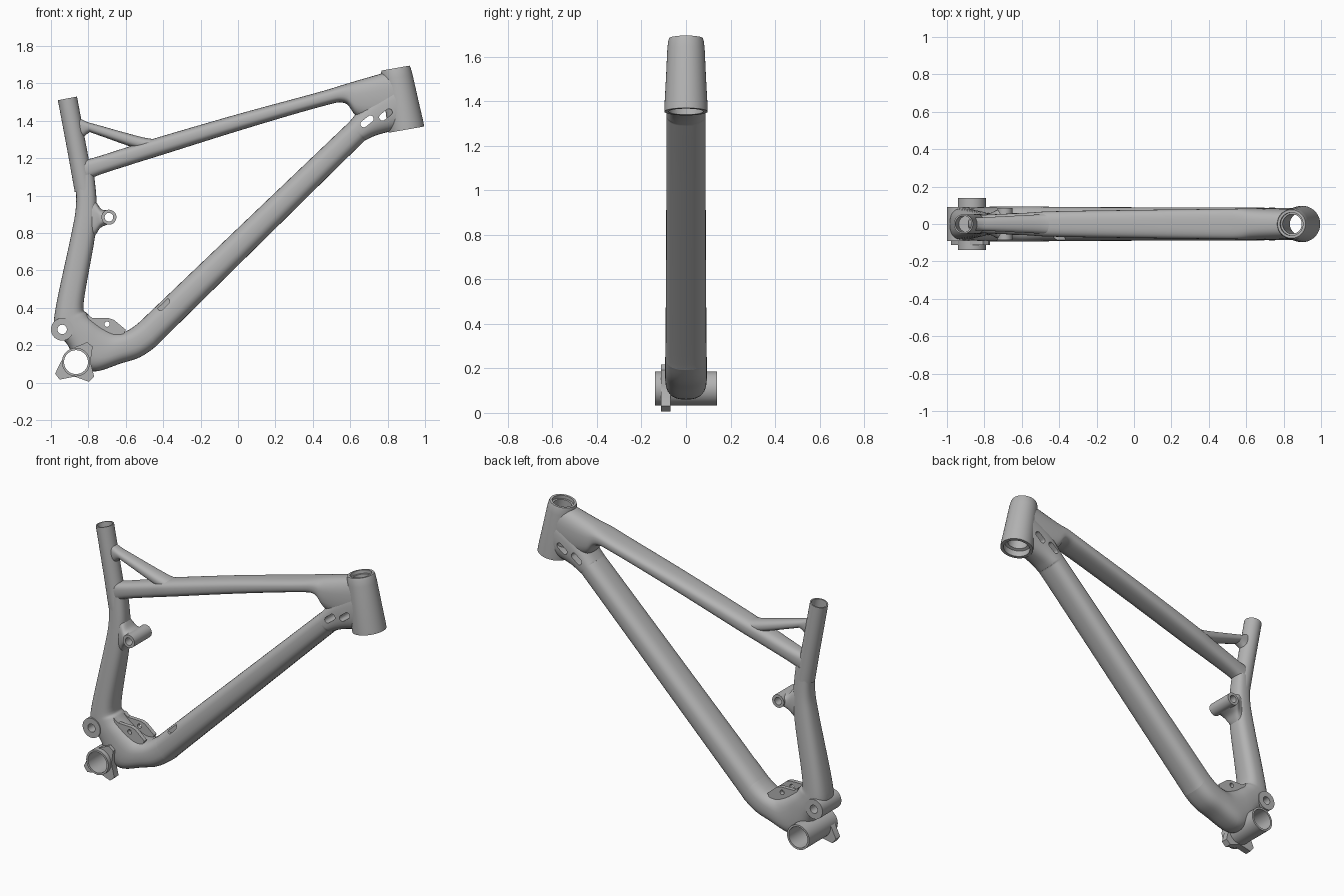
import bpy, bmesh, math
from mathutils import Vector

if "Cube" in bpy.data.objects:
    bpy.data.objects.remove(bpy.data.objects["Cube"])

grey = bpy.data.materials.new("frame_grey")
grey.use_nodes = True
grey.diffuse_color = (0.45, 0.45, 0.45, 1)
grey.node_tree.nodes["Principled BSDF"].inputs["Base Color"].default_value = (0.45, 0.45, 0.45, 1)
parts = []


def skin(name, rings):
    """Capped surface through a list of equally sized point rings."""
    bm = bmesh.new()
    loops = [[bm.verts.new(p) for p in ring] for ring in rings]
    n = len(loops[0])
    for a, b in zip(loops, loops[1:]):
        for i in range(n):
            j = (i + 1) % n
            bm.faces.new((a[i], a[j], b[j], b[i]))
    bm.faces.new(loops[0])
    bm.faces.new(loops[-1])
    bmesh.ops.recalc_face_normals(bm, faces=bm.faces[:])
    mesh = bpy.data.meshes.new(name)
    bm.to_mesh(mesh)
    bm.free()
    mesh.materials.append(grey)
    ob = bpy.data.objects.new(name, mesh)
    bpy.context.collection.objects.link(ob)
    parts.append(ob)
    return ob


def spline(a, b, c, d, t):
    return 0.5 * (2 * b + (c - a) * t + (2 * a - 5 * b + 4 * c - d) * t * t
                  + (3 * b - a - 3 * c + d) * t ** 3)


def tube(name, stations, steps=6, sides=32, power=2.7):
    """Loft of squarish ovals; station = rim x, z, opposite rim x, z, half width."""
    st = [stations[0]] + stations + [stations[-1]]
    rows = []
    for k in range(1, len(st) - 2):
        for s in range(steps):
            rows.append([spline(*v, s / steps) for v in zip(*st[k - 1:k + 3])])
    rows.append(stations[-1])
    rings = []
    for ax, az, bx, bz, w in rows:
        mid = Vector(((ax + bx) / 2, 0, (az + bz) / 2))
        half = Vector(((ax - bx) / 2, 0, (az - bz) / 2))
        ring = []
        for i in range(sides):
            u = 2 * math.pi * i / sides
            c, s = math.cos(u), math.sin(u)
            c = math.copysign(abs(c) ** (2 / power), c)
            s = math.copysign(abs(s) ** (2 / power), s)
            ring.append(mid + half * c + Vector((0, w * s, 0)))
        rings.append(ring)
    return skin(name, rings)


def lathe(name, start, end, profile, sides=40):
    """Turned solid; profile = (radius, distance along the axis)."""
    start = Vector(start)
    axis = (Vector(end) - start).normalized()
    side = Vector((0, 1, 0)) if abs(axis.y) < 0.5 else Vector((1, 0, 0))
    other = axis.cross(side)
    turn = [2 * math.pi * i / sides for i in range(sides)]
    return skin(name, [[start + axis * t + (side * math.cos(u) + other * math.sin(u)) * r
                        for u in turn] for r, t in profile])


def cross_pin(name, x, z, r, w):
    """Cylinder running across the frame."""
    return lathe(name, (x, -w, z), (x, w, z), [(r, 0), (r, 2 * w)])


def plate(name, outline, y0, y1):
    return skin(name, [[(x, y, z) for x, z in outline] for y in (y0, y1)])


def slot(x, z, angle, y0, y1, length=0.022, r=0.018):
    pts = []
    for i in range(20):
        u = 2 * math.pi * (i + 0.5) / 20
        px = math.copysign(length, math.cos(u)) + r * math.cos(u)
        pz = r * math.sin(u)
        pts.append((x + px * math.cos(angle) - pz * math.sin(angle),
                    z + px * math.sin(angle) + pz * math.cos(angle)))
    return plate("slot_cutter", pts, y0, y1)


def cut(cutter, *targets):
    parts.remove(cutter)
    cutter.hide_render = True
    for ob in targets:
        mod = ob.modifiers.new("cut", 'BOOLEAN')
        mod.operation, mod.solver, mod.object = 'DIFFERENCE', 'EXACT', cutter
        bpy.context.view_layer.objects.active = ob
        bpy.ops.object.modifier_apply(modifier=mod.name)
    bpy.data.objects.remove(cutter)


# Lower seat section, bottom bend and down tube as one continuous loft
main_tube = tube("seat_and_down_tube", [
    [-0.87, 1.10, -0.77, 1.12, 0.05],
    [-0.866, 0.95, -0.755, 0.95, 0.058],
    [-0.89, 0.80, -0.765, 0.78, 0.066],
    [-0.975, 0.40, -0.825, 0.43, 0.082],
    [-0.975, 0.29, -0.805, 0.37, 0.086],
    [-0.91, 0.20, -0.75, 0.32, 0.09],
    [-0.86, 0.11, -0.70, 0.29, 0.092],
    [-0.77, 0.06, -0.65, 0.27, 0.094],
    [-0.62, 0.105, -0.60, 0.275, 0.094],
    [-0.525, 0.136, -0.56, 0.298, 0.094],
    [-0.444, 0.19, -0.52, 0.33, 0.093],
    [-0.38, 0.253, -0.47, 0.378, 0.092],
    [0.15, 0.775, 0.06, 0.884, 0.089],
    [0.62, 1.238, 0.54, 1.342, 0.088],
    [0.69, 1.30, 0.60, 1.40, 0.088],
    [0.78, 1.335, 0.70, 1.52, 0.087],
    [0.91, 1.362, 0.845, 1.62, 0.086]])

# Top tube flaring into the head gusset
top_tube = tube("top_tube", [
    [-0.86, 1.20, -0.84, 1.05, 0.045],
    [-0.80, 1.195, -0.77, 1.10, 0.05],
    [-0.59, 1.26, -0.56, 1.17, 0.06],
    [-0.45, 1.305, -0.40, 1.22, 0.068],
    [0.0, 1.436, 0.03, 1.355, 0.075],
    [0.42, 1.55, 0.44, 1.475, 0.08],
    [0.56, 1.592, 0.57, 1.495, 0.082],
    [0.63, 1.613, 0.64, 1.42, 0.084],
    [0.74, 1.645, 0.76, 1.40, 0.083],
    [0.84, 1.675, 0.89, 1.42, 0.08]])

# Brace between the seat tube and the top tube
tube("seat_brace", [
    [-0.885, 1.44, -0.86, 1.28, 0.035],
    [-0.82, 1.40, -0.80, 1.335, 0.036],
    [-0.75, 1.378, -0.765, 1.33, 0.038],
    [-0.50, 1.31, -0.55, 1.255, 0.05],
    [-0.42, 1.305, -0.45, 1.24, 0.055]], power=2.4)

# Upper seat tube with open top
seat_top, seat_base = (-0.912, 0, 1.52), (-0.818, 0, 1.02)
seat_tube = lathe("seat_tube", seat_top, seat_base, [(0.052, 0), (0.052, 0.3), (0.054, 0.5)])
cut(lathe("seat_bore", seat_top, seat_base, [(0.044, -0.05), (0.044, 0.1)]), seat_tube)

# Tapered head tube with stepped bore
head_top, head_base = (0.842, 0, 1.682), (0.9, 0, 1.353)
head_tube = lathe("head_tube", head_top, head_base,
                  [(0.076, 0), (0.08, 0.012), (0.084, 0.05), (0.09, 0.18), (0.097, 0.31), (0.097, 0.334)])
cut(lathe("head_bore", head_top, head_base,
          [(0.062, -0.05), (0.062, 0.02), (0.052, 0.021), (0.06, 0.29), (0.078, 0.295), (0.078, 0.4)]),
    head_tube, main_tube, top_tube)

# Crank shell and chain guide tabs on the right side
crank_x, crank_z = -0.866, 0.11
crank_shell = cross_pin("crank_shell", crank_x, crank_z, 0.076, 0.14)
star = []
for tip, reach in ((52, 0.122), (218, 0.128), (312, 0.125)):
    for offset, r in ((-42, 0.08), (-9, reach), (9, reach), (42, 0.08)):
        u = math.radians(tip + offset)
        star.append((crank_x + r * math.cos(u), crank_z + r * math.sin(u)))
guide_tabs = plate("chain_guide_tabs", star, -0.112, -0.07)
cut(cross_pin("crank_bore", crank_x, crank_z, 0.064, 0.3), crank_shell, guide_tabs, main_tube)

# Main rear pivot
pivot = cross_pin("main_pivot_boss", -0.94, 0.285, 0.06, 0.092)
cut(cross_pin("pivot_bore", -0.94, 0.285, 0.025, 0.3), pivot, main_tube)

# Rocker mount on the front of the seat section
bracket = tube("rocker_bracket", [
    [-0.81, 1.02, -0.82, 0.72, 0.05],
    [-0.765, 0.975, -0.765, 0.785, 0.06],
    [-0.73, 0.928, -0.735, 0.828, 0.075],
    [-0.69, 0.922, -0.69, 0.848, 0.08]])
rocker = cross_pin("rocker_boss", -0.69, 0.885, 0.04, 0.085)
cut(cross_pin("rocker_bore", -0.69, 0.885, 0.023, 0.3), rocker, bracket)

# Pair of shock mounting lugs
lug = [(-0.81, 0.37), (-0.78, 0.347), (-0.69, 0.345), (-0.662, 0.335),
       (-0.6, 0.283), (-0.62, 0.24), (-0.78, 0.25)]
for side, label in ((1, "left"), (-1, "right")):
    ob = plate(label + "_shock_lug", lug, side * 0.035, side * 0.06)
    cut(cross_pin("lug_bore", -0.7, 0.313, 0.014, 0.2), ob)

# Cable ports: two through the gusset, one shallow on the right of the down tube
for x, z in ((0.69, 1.397), (0.79, 1.433)):
    cut(slot(x, z, math.radians(38), -0.3, 0.3), main_tube, top_tube)
cut(slot(-0.4, 0.42, math.radians(45), -0.3, -0.065), main_tube)

# Smooth shading with crisp rims
bpy.ops.object.select_all(action='DESELECT')
for ob in parts:
    ob.select_set(True)
bpy.context.view_layer.objects.active = parts[0]
bpy.ops.object.shade_smooth_by_angle(angle=math.radians(35))
